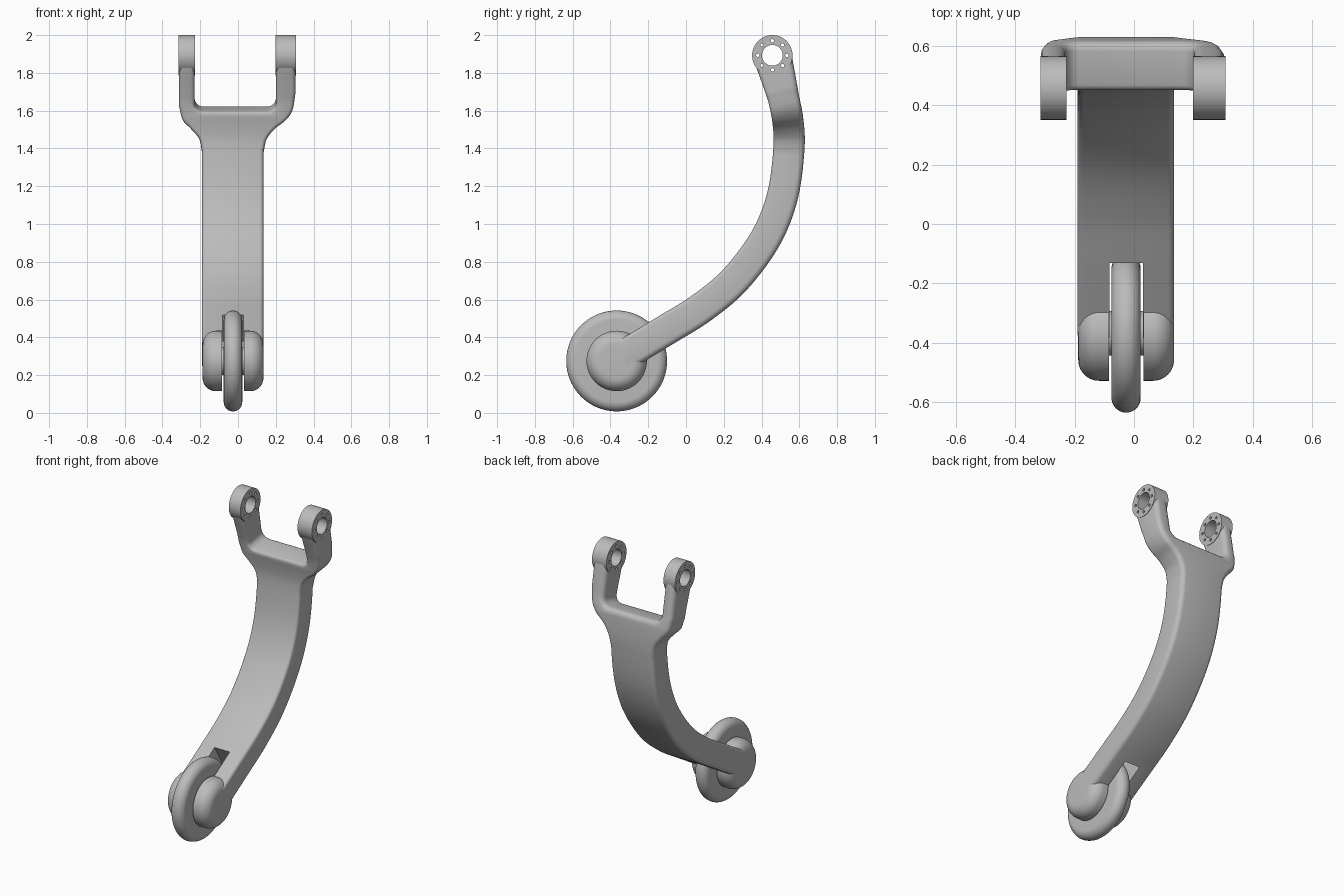
import bpy, bmesh
from math import pi, sin, cos, radians
from mathutils import Vector

if "Cube" in bpy.data.objects:
    bpy.data.objects.remove(bpy.data.objects["Cube"])

grey = bpy.data.materials.new("plain_grey")
grey.use_nodes = True
grey.diffuse_color = (0.5, 0.5, 0.5, 1)
grey.node_tree.nodes["Principled BSDF"].inputs["Base Color"].default_value = (0.5, 0.5, 0.5, 1)


def finish(name, bm):
    bmesh.ops.recalc_face_normals(bm, faces=bm.faces)
    mesh = bpy.data.meshes.new(name)
    bm.to_mesh(mesh)
    bm.free()
    mesh.materials.append(grey)
    ob = bpy.data.objects.new(name, mesh)
    bpy.context.collection.objects.link(ob)
    return ob


def activate(ob):
    bpy.ops.object.select_all(action='DESELECT')
    ob.select_set(True)
    bpy.context.view_layer.objects.active = ob


def smooth(ob):
    activate(ob)
    bpy.ops.object.shade_smooth_by_angle(angle=radians(32))


def spline(points, steps=8):
    """Smooth curve through 2D points."""
    p = [Vector(q) for q in points]
    p = [2 * p[0] - p[1]] + p + [2 * p[-1] - p[-2]]
    out = []
    for a, b, c, d in zip(p, p[1:], p[2:], p[3:]):
        for i in range(steps):
            t = i / steps
            out.append(0.5 * (2 * b + (c - a) * t + (2 * a - 5 * b + 4 * c - d) * t * t
                              + (3 * b - a - 3 * c + d) * t ** 3))
    return out + [p[-2]]


def lathe(name, profile, centre, segments=64):
    """Turn an (x, radius) profile around an axis along x."""
    bm = bmesh.new()
    rings = []
    for x, r in profile:
        rings.append([bm.verts.new((x, centre[0] + r * cos(2 * pi * i / segments),
                                    centre[1] + r * sin(2 * pi * i / segments)))
                      for i in range(segments)])
    for a, b in zip(rings, rings[1:]):
        for i in range(segments):
            j = (i + 1) % segments
            bm.faces.new((a[i], a[j], b[j], b[i]))
    bm.faces.new(rings[0])
    bm.faces.new(rings[-1])
    return finish(name, bm)


def quarter(cx, cr, rad, a0, a1, n=10):
    """Arc points for a lathe profile."""
    return [(cx + rad * cos(a0 + (a1 - a0) * i / n), cr + rad * sin(a0 + (a1 - a0) * i / n))
            for i in range(n + 1)]


# Main dimensions
MID = -0.0265
AXLE = (-0.367, 0.275)
EYE = (0.457, 1.893)
HALF = 0.0825

# Centreline of the arm in the y-z plane, measured by arc length
path = spline([(-0.34, 0.297), (-0.1, 0.442), (0.07, 0.547), (0.235, 0.68), (0.37, 0.843),
               (0.46, 1.0), (0.518, 1.18), (0.545, 1.4), (0.54, 1.54), (0.513, 1.68), EYE], 12)
lengths = [0.0]
for a, b in zip(path, path[1:]):
    lengths.append(lengths[-1] + (b - a).length)
TOP = EYE[1]
BASE = TOP - lengths[-1]


def along(v):
    s = v - BASE
    k = 0
    while k < len(path) - 2 and lengths[k + 1] < s:
        k += 1
    return path[k].lerp(path[k + 1], (s - lengths[k]) / (lengths[k + 1] - lengths[k]))


# Arm: flat outline with a wheel slot below and a fork above, then bent along the path
slot = BASE + 0.293
right_edge = spline([(0.135, 1.37), (0.152, 1.44), (0.195, 1.5), (0.25, 1.545),
                     (0.288, 1.605), (0.304, 1.7)], 5)
left_edge = spline([(-0.19, 1.37), (-0.205, 1.44), (-0.25, 1.5), (-0.293, 1.55),
                    (-0.312, 1.63)], 5)
crotch = [(x, v) for x, v in quarter(0.155, 1.648, 0.046, 0, -pi / 2, 6)]
crotch += [(x, v) for x, v in quarter(-0.184, 1.648, 0.046, -pi / 2, -pi, 6)]
outline = [(0.03, BASE), (0.135, BASE)] + [tuple(p) for p in right_edge]
outline += [(0.304, TOP), (0.201, TOP)] + crotch + [(-0.23, TOP), (-0.312, TOP)]
outline += [tuple(p) for p in reversed(left_edge)]
outline += [(-0.19, BASE), (-0.083, BASE), (-0.083, slot), (0.03, slot)]

bm = bmesh.new()
face = bm.faces.new([bm.verts.new((x, -HALF, v)) for x, v in outline])
extruded = bmesh.ops.extrude_face_region(bm, geom=[face])
for item in extruded["geom"]:
    if isinstance(item, bmesh.types.BMVert):
        item.co.y = HALF
bmesh.ops.recalc_face_normals(bm, faces=bm.faces)


def rim(side):
    """Edges of one broad face, without the slot and the ends."""
    found = []
    for e in bm.edges:
        a, b = (w.co for w in e.verts)
        ends = abs(a.z - b.z) < 1e-5 and (abs(a.z - TOP) < 1e-4 or abs(a.z - BASE) < 1e-4)
        in_slot = max(a.z, b.z) < slot + 0.01 and max(abs(a.x - MID), abs(b.x - MID)) < 0.07
        if abs(a.y - side) < 1e-5 and abs(b.y - side) < 1e-5 and not ends and not in_slot:
            found.append(e)
    return found


for side, width in ((HALF, 0.03), (-HALF, 0.02)):
    bmesh.ops.bevel(bm, geom=rim(side), offset=width, segments=4, profile=0.5,
                    affect='EDGES', clamp_overlap=False)
v = BASE + 0.0213
while v < TOP - 0.01:
    bmesh.ops.bisect_plane(bm, geom=bm.verts[:] + bm.edges[:] + bm.faces[:], dist=1e-5,
                           plane_co=(0, 0, v), plane_no=(0, 0, 1))
    v += 0.03
for w in bm.verts:
    x, d, v = w.co
    d *= 1 + 0.2 * min(max((v - 1.66) / 0.2, 0), 1)
    p = along(v)
    t = (along(v + 0.02) - along(v - 0.02)).normalized()
    w.co = (x, p.x + t.y * d, p.y - t.x * d)
arm = finish("forked_arm", bm)

# Mounting eyes at the fork tips
eyes = []
for name, x0, x1 in (("right_eye_ring", -0.314, -0.227), ("left_eye_ring", 0.199, 0.307)):
    eyes.append(lathe(name, [(x0, 0.107), (x1, 0.107)], EYE))

# Bore and bolt holes through the eyes and the fork tips
drills = [lathe("bore_cutter", [(-0.5, 0.055), (0.5, 0.055)], EYE, 48)]
for i in range(8):
    a = i * pi / 4
    spot = (EYE[0] + 0.077 * cos(a), EYE[1] + 0.077 * sin(a))
    drills.append(lathe("bolt_cutter", [(-0.5, 0.009), (0.5, 0.009)], spot, 12))
for ob in [arm] + eyes:
    activate(ob)
    for drill in drills:
        mod = ob.modifiers.new("drill", 'BOOLEAN')
        mod.operation = 'DIFFERENCE'
        mod.solver = 'EXACT'
        mod.object = drill
        bpy.ops.object.modifier_apply(modifier=mod.name)
    smooth(ob)
for drill in drills:
    bpy.data.objects.remove(drill)

# Rounded hubs either side of the wheel
for name, s in (("left_hub", 1), ("right_hub", -1)):
    profile = [(0.058, 0.16)] + quarter(0.091, 0.09, 0.07, pi / 2, 0)
    smooth(lathe(name, [(MID + s * x, r) for x, r in profile], AXLE))

# Wheel with a fully rounded rim, and its axle
smooth(lathe("wheel", quarter(MID, 0.218, 0.049, pi, 0, 20), AXLE, 80))
smooth(lathe("axle", [(MID - 0.07, 0.075), (MID + 0.07, 0.075)], AXLE, 40))
